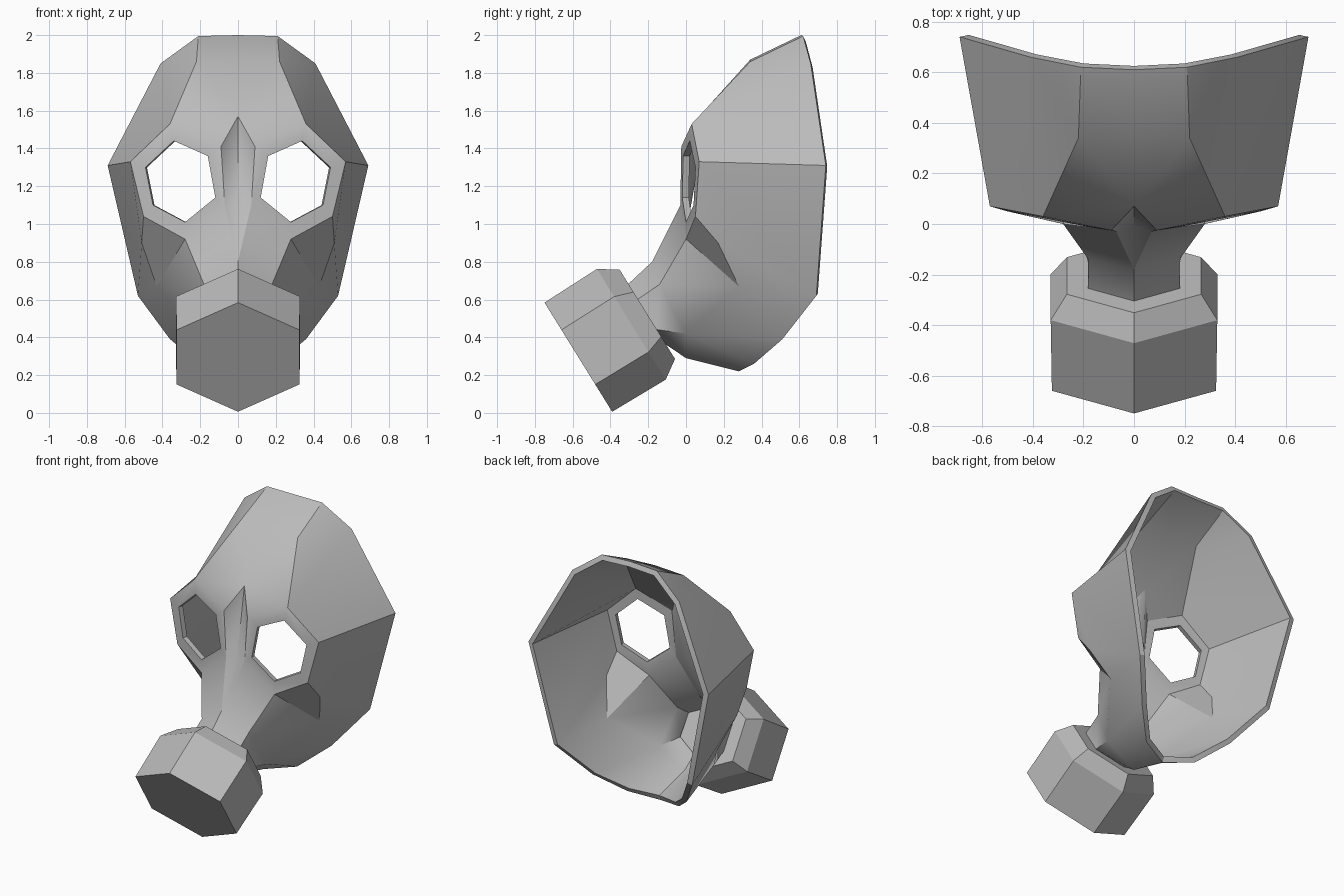
import bpy, bmesh
from mathutils import Vector

cube = bpy.data.objects.get("Cube")
if cube:
    bpy.data.objects.remove(cube)

# Single rubber grey
grey = bpy.data.materials.new("rubber_grey")
grey.use_nodes = True
colour = (0.5, 0.5, 0.5, 1)
grey.diffuse_color = colour
grey.node_tree.nodes["Principled BSDF"].inputs["Base Color"].default_value = colour

# Tilted canister axis
FRONT = Vector((0, -0.57, 0.295))
AXIS = Vector((0, 0.85, 0.527)).normalized()
DOWN = Vector((0, 0.527, -0.85)).normalized()


def hexagon(depth, radius):
    """Six points around the canister axis, starting at the top."""
    side = radius * 0.955
    steps = [(0, -1), (side, -0.5), (side, 0.5), (0, 1), (-side, 0.5), (-side, -0.5)]
    return [FRONT + AXIS * depth + DOWN * (radius * s) + Vector((x, 0, 0)) for x, s in steps]


def make_object(name, bm):
    mesh = bpy.data.meshes.new(name)
    bm.to_mesh(mesh)
    bm.free()
    mesh.materials.append(grey)
    ob = bpy.data.objects.new(name, mesh)
    bpy.context.collection.objects.link(ob)
    bpy.ops.object.select_all(action='DESELECT')
    ob.select_set(True)
    bpy.context.view_layer.objects.active = ob
    return ob


# Half of the face shell, as named points
rim = dict(
    crown=(0, .61, 2), crown_side=(.21, .62, 1.995), temple=(.41, .66, 1.85),
    ear=(.69, .74, 1.31), jaw=(.53, .69, .62), jaw_low=(.36, .51, .39),
    throat_side=(.2, .36, .26), throat=(0, .28, .22))
front = dict(
    brow=(0, .34, 1.87), brow_side=(.22, .34, 1.86), peak=(0, .07, 1.57),
    bridge=(0, -.01, 1.1), neck=(0, -.18, .8), neck_side=(.18, -.14, .68),
    cheek=(.51, .17, .9), hollow=(.43, .28, .67), chin_side=(.22, 0, .42),
    chin=(0, 0, .29))
eye_outer = [(.36, .03, 1.53), (.57, .07, 1.33), (.5, .05, 1.04),
             (.28, 0, .92), (.07, -.03, 1.1), (.09, -.025, 1.41)]
eye_hole = [(.34, .02, 1.44), (.49, .05, 1.3), (.45, .04, 1.1),
            (.28, 0, 1.01), (.12, -.02, 1.14), (.16, -.015, 1.36)]

points = {**rim, **front}
for i in range(6):
    points[f"e{i}"] = eye_outer[i]
    points[f"h{i}"] = eye_hole[i]
for i, p in enumerate(hexagon(0.43, 0.19)[:4]):
    points[f"k{i}"] = p

# Faces between the named points: forehead, nose and neck, cheek, chin
patches = [
    "brow brow_side crown_side crown",
    "peak e0 brow_side brow",
    "peak e5 e0",
    "brow_side temple crown_side",
    "brow_side e0 temple",
    "e0 e1 ear temple",
    "peak e4 e5",
    "peak bridge e4",
    "bridge neck e4",
    "neck neck_side e3 e4",
    "neck k0 k1 neck_side",
    "e1 cheek jaw ear",
    "e1 e2 cheek",
    "e2 e3 hollow cheek",
    "cheek hollow jaw",
    "hollow jaw_low jaw",
    "hollow chin_side jaw_low",
    "e3 neck_side hollow",
    "neck_side chin_side hollow",
    "neck_side k1 k2 chin_side",
    "chin_side throat_side jaw_low",
    "chin_side chin throat throat_side",
    "k2 k3 chin chin_side",
]

bm = bmesh.new()
verts = {name: bm.verts.new(co) for name, co in points.items()}
for patch in patches:
    bm.faces.new([verts[n] for n in patch.split()])
for i in range(6):
    j = (i + 1) % 6
    bm.faces.new([verts[n] for n in (f"e{i}", f"h{i}", f"h{j}", f"e{j}")])
bmesh.ops.recalc_face_normals(bm, faces=bm.faces)
bm.faces.ensure_lookup_table()
bm.normal_update()
if bm.faces[0].normal.y > 0:
    bmesh.ops.reverse_faces(bm, faces=bm.faces)

# Mirror the half, then give the shell its thickness
shell = make_object("face_shell", bm)
mirror = shell.modifiers.new("mirror", 'MIRROR')
mirror.use_clip = True
solid = shell.modifiers.new("thickness", 'SOLIDIFY')
solid.thickness = 0.035
solid.offset = -1
solid.use_even_offset = True
for mod in ("mirror", "thickness"):
    bpy.ops.object.modifier_apply(modifier=mod)
bpy.ops.object.shade_smooth_by_angle(angle=0.52)

# Six-sided filter canister with a bevelled back
bm = bmesh.new()
rings = [[bm.verts.new(p) for p in hexagon(d, r)]
         for d, r in ((0, .34), (.33, .345), (.43, .278))]
for a, b in zip(rings, rings[1:]):
    for i in range(6):
        j = (i + 1) % 6
        bm.faces.new((a[i], a[j], b[j], b[i]))
bm.faces.new(rings[0])
bm.faces.new(rings[-1])
bmesh.ops.recalc_face_normals(bm, faces=bm.faces)
make_object("filter_canister", bm)
